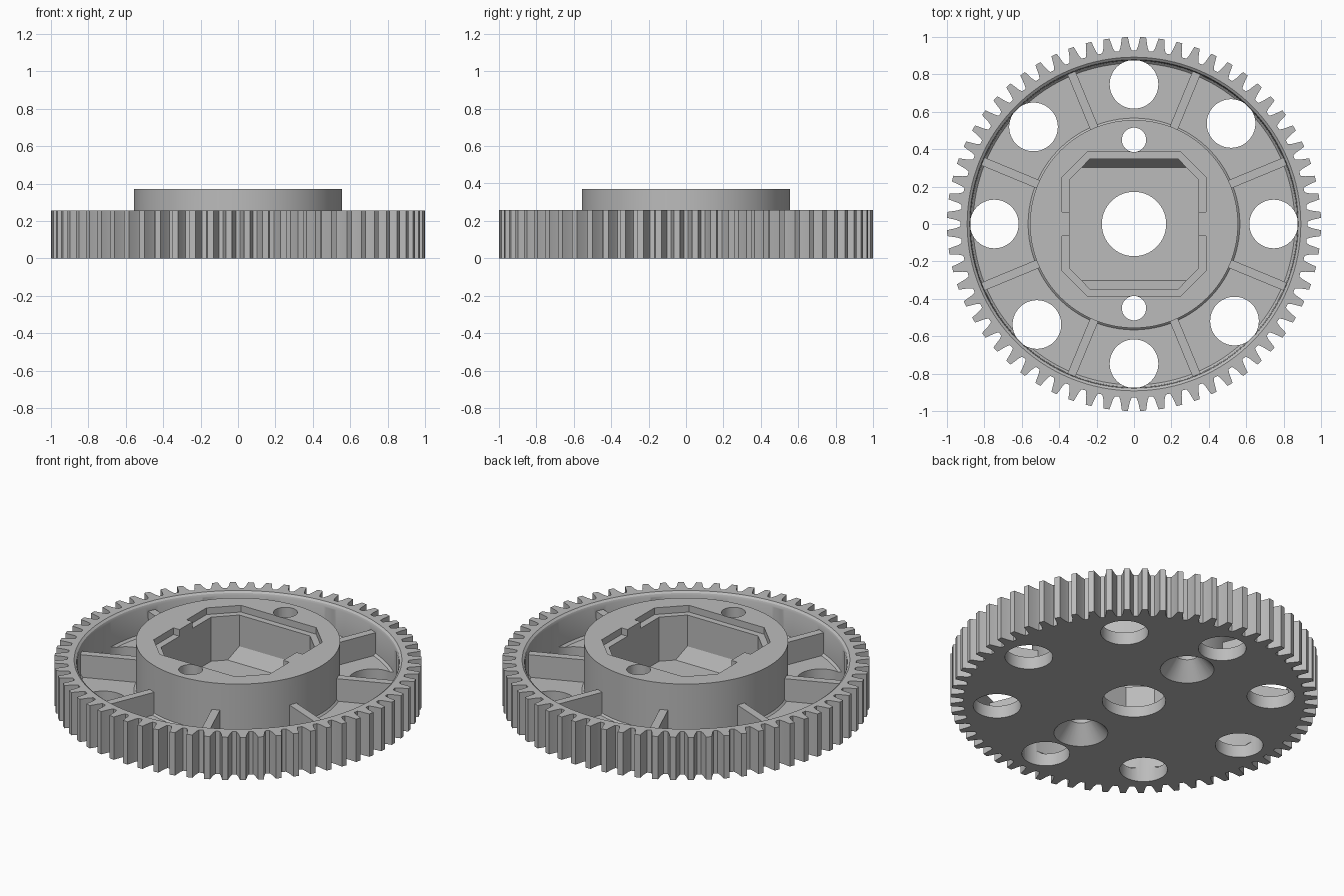
import bpy
import bmesh
from math import sin, cos, pi, radians

cube = bpy.data.objects.get("Cube")
if cube:
    bpy.data.objects.remove(cube, do_unlink=True)

grey = bpy.data.materials.new("light grey plastic")
grey.use_nodes = True
GREY = (0.5, 0.5, 0.5, 1)
grey.diffuse_color = GREY
grey.node_tree.nodes["Principled BSDF"].inputs["Base Color"].default_value = GREY

TEETH = 64
RIM_TOP, HUB_TOP, FLOOR = 0.257, 0.37, 0.075
HUB_R = 0.556


def finish(name, bm):
    bmesh.ops.recalc_face_normals(bm, faces=bm.faces)
    mesh = bpy.data.meshes.new(name)
    bm.to_mesh(mesh)
    bm.free()
    mesh.materials.append(grey)
    ob = bpy.data.objects.new(name, mesh)
    bpy.context.collection.objects.link(ob)
    return ob


def prism(name, outline, z0, z1):
    """Extrude an outline in x and y from z0 to z1."""
    bm = bmesh.new()
    low = [bm.verts.new((x, y, z0)) for x, y in outline]
    high = [bm.verts.new((x, y, z1)) for x, y in outline]
    bm.faces.new(low)
    bm.faces.new(high)
    n = len(outline)
    for i in range(n):
        j = (i + 1) % n
        bm.faces.new((low[i], low[j], high[j], high[i]))
    return finish(name, bm)


def lathe_ring(name, profile, steps=128):
    """Turn a closed (radius, z) profile round the z axis."""
    bm = bmesh.new()
    rings = [[bm.verts.new((r * cos(2 * pi * s / steps), r * sin(2 * pi * s / steps), z))
              for r, z in profile] for s in range(steps)]
    n = len(profile)
    for s in range(steps):
        a, b = rings[s], rings[(s + 1) % steps]
        for i in range(n):
            j = (i + 1) % n
            bm.faces.new((a[i], b[i], b[j], a[j]))
    return finish(name, bm)


def cone(name, x, y, z0, z1, r0, r1, sides=64):
    bm = bmesh.new()
    bmesh.ops.create_cone(bm, cap_ends=True, segments=sides, radius1=r0, radius2=r1,
                          depth=z1 - z0)
    bmesh.ops.translate(bm, verts=bm.verts, vec=(x, y, (z0 + z1) / 2))
    return finish(name, bm)


def combine(target, tool, operation):
    mod = target.modifiers.new("cut", 'BOOLEAN')
    mod.operation = operation
    mod.solver = 'EXACT'
    mod.object = tool
    bpy.context.view_layer.objects.active = target
    bpy.ops.object.modifier_apply(modifier=mod.name)
    bpy.data.objects.remove(tool, do_unlink=True)


# Toothed disc
tooth = [(0.13, 0.927), (0.23, 0.95), (0.34, 1.0), (0.66, 1.0), (0.77, 0.95), (0.87, 0.927)]
outline = []
for t in range(TEETH):
    for f, r in tooth:
        a = 2 * pi * (t + f) / TEETH
        outline.append((r * cos(a), r * sin(a)))
gear = prism("gear_wheel", outline, 0, RIM_TOP)

# Raised hub, then the ring-shaped recess between hub and rim
combine(gear, cone("hub", 0, 0, 0.03, HUB_TOP, HUB_R + 0.02, HUB_R + 0.02, 128), 'UNION')
recess = [(HUB_R, 0.5), (HUB_R, FLOOR + 0.01), (HUB_R + 0.01, FLOOR), (0.86, FLOOR),
          (0.872, FLOOR + 0.012), (0.875, 0.235), (0.88, 0.248), (0.892, RIM_TOP),
          (0.895, 0.5)]
combine(gear, lathe_ring("recess", recess), 'DIFFERENCE')

# Eight ribs across the recess
for k in range(8):
    a = radians(22.5 + 45 * k)
    corners = [(0.53, -0.023), (0.9, -0.023), (0.9, 0.023), (0.53, 0.023)]
    rib = [(u * cos(a) - v * sin(a), u * sin(a) + v * cos(a)) for u, v in corners]
    combine(gear, prism("rib", rib, 0.04, 0.21), 'UNION')

# Eight-sided pocket in the hub
quarter = [(0.345, 0.237), (0.235, 0.348)]
pocket = quarter + [(-x, y) for x, y in reversed(quarter)]
pocket += [(-x, -y) for x, y in pocket]
combine(gear, prism("pocket", pocket, FLOOR - 0.01, 0.6), 'DIFFERENCE')

# Shallow ledge round the pocket, broken by a tab on each side
side = [(0.3, 0.063), (0.385, 0.063), (0.385, 0.25), (0.25, 0.385)]
ledge = side + [(-x, y) for x, y in reversed(side)]
for s in (1, -1):
    combine(gear, prism("ledge", [(x, s * y) for x, y in ledge], 0.33, 0.55), 'DIFFERENCE')

# Sloping ramps on the pocket floor, clearing the countersinks
for s in (1, -1):
    bm = bmesh.new()
    slope = [(0.302, 0.04), (0.302, 0.065), (0.37, 0.18), (0.37, 0.04)]
    ends = [[bm.verts.new((x, s * y, z)) for y, z in slope] for x in (-0.29, 0.29)]
    for end in ends:
        bm.faces.new(end)
    for i in range(4):
        j = (i + 1) % 4
        bm.faces.new((ends[0][i], ends[0][j], ends[1][j], ends[1][i]))
    combine(gear, finish("ramp", bm), 'UNION')

# Centre bore, lightening holes and countersunk screw holes
combine(gear, cone("bore", 0, 0, -0.2, 0.2, 0.172, 0.172), 'DIFFERENCE')
for k in range(8):
    a = radians(45 * k + (k % 2))
    combine(gear, cone("hole", 0.747 * cos(a), 0.747 * sin(a), -0.2, 0.23, 0.13, 0.13),
            'DIFFERENCE')
for y in (0.45, -0.45):
    combine(gear, cone("screw_hole", 0, y, -0.2, 0.6, 0.065, 0.065), 'DIFFERENCE')
    combine(gear, cone("countersink", 0, y, -0.01, 0.1, 0.155, 0.064), 'DIFFERENCE')

# Smooth round walls, crisp edges
bpy.ops.object.select_all(action='DESELECT')
gear.select_set(True)
bpy.context.view_layer.objects.active = gear
bpy.ops.object.shade_smooth_by_angle(angle=radians(25))
